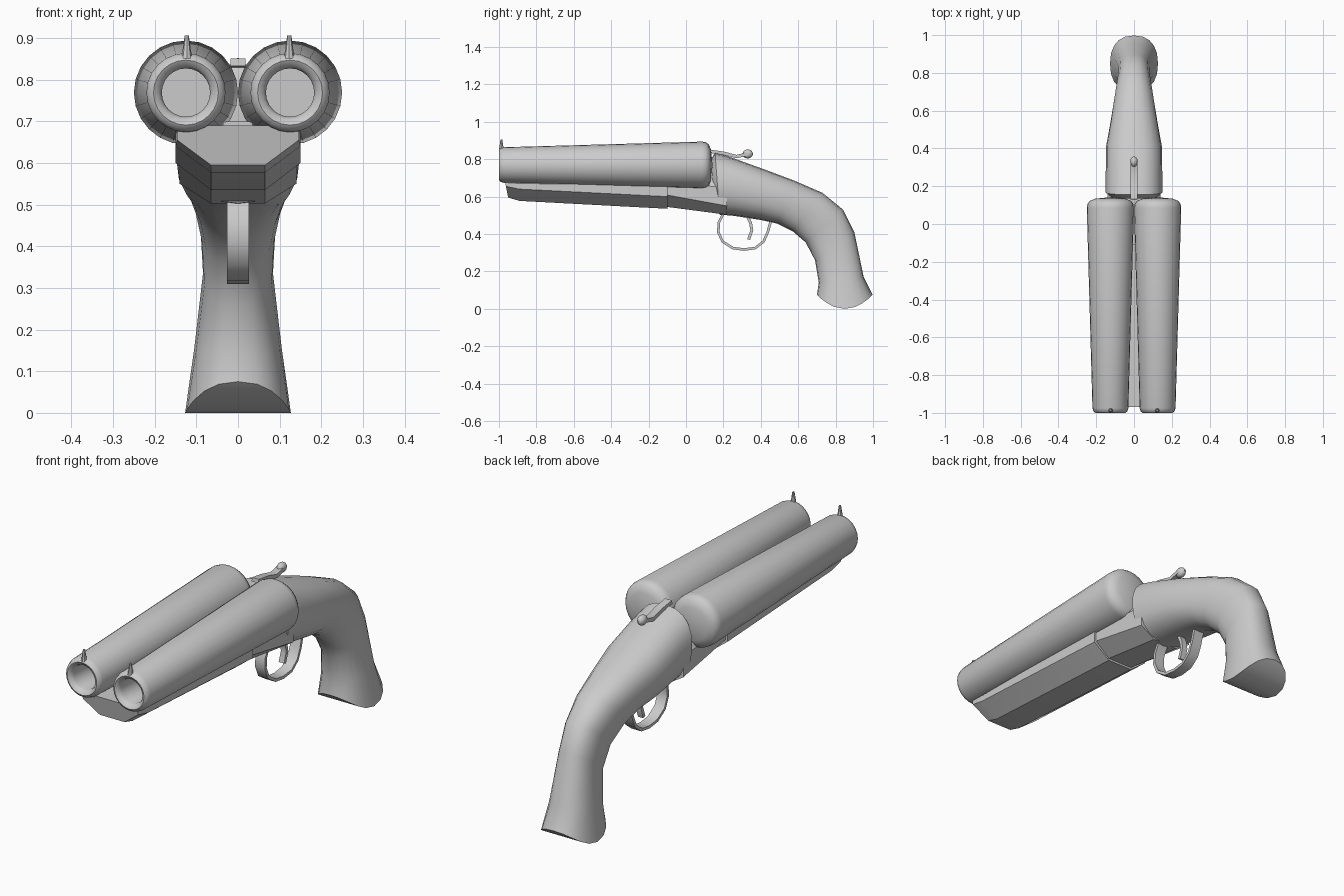
import bpy, bmesh, math
from mathutils import Vector, Matrix

cube = bpy.data.objects.get("Cube")
if cube:
    bpy.data.objects.remove(cube, do_unlink=True)

grey = bpy.data.materials.new("plain grey")
grey.use_nodes = True
colour = (0.6, 0.6, 0.6, 1)
grey.diffuse_color = colour
grey.node_tree.nodes["Principled BSDF"].inputs["Base Color"].default_value = colour


def finish(bm, name, angle=35):
    """Turn a bmesh into a shaded object."""
    bmesh.ops.remove_doubles(bm, verts=bm.verts, dist=1e-5)
    bmesh.ops.recalc_face_normals(bm, faces=bm.faces)
    mesh = bpy.data.meshes.new(name)
    bm.to_mesh(mesh)
    bm.free()
    mesh.materials.append(grey)
    obj = bpy.data.objects.new(name, mesh)
    bpy.context.collection.objects.link(obj)
    bpy.ops.object.select_all(action="DESELECT")
    obj.select_set(True)
    bpy.context.view_layer.objects.active = obj
    bpy.ops.object.shade_smooth_by_angle(angle=math.radians(angle))
    return obj


def loft(name, rings, angle=35, caps=True):
    """Skin a list of equal-length rings; caps are strips joining mirrored points."""
    bm = bmesh.new()
    rows = [[bm.verts.new(p) for p in ring] for ring in rings]
    n = len(rows[0])
    for a, b in zip(rows, rows[1:]):
        for i in range(n):
            j = (i + 1) % n
            bm.faces.new((a[i], a[j], b[j], b[i]))
    for row in (rows[0], rows[-1]) if caps else ():
        for i in range(n // 2):
            quad = [row[i], row[i + 1], row[n - i - 1], row[-i]]
            bm.faces.new(list(dict.fromkeys(quad)))
    return finish(bm, name, angle)


def band(name, path, width, thick):
    """Sweep a flat rectangular strip along a (y, z) path."""
    pts = [Vector((0, y, z)) for y, z in path]
    rings = []
    for i, p in enumerate(pts):
        t = (pts[min(i + 1, len(pts) - 1)] - pts[max(i - 1, 0)]).normalized()
        side = Vector((0, -t.z, t.y)) * thick / 2
        across = Vector((width / 2, 0, 0))
        rings.append([p + side - across, p + side + across,
                      p - side + across, p - side - across])
    return loft(name, rings)


# Barrels with bored, rounded muzzles and domed rear ends, plus bead sights
barrel_profile = [(0, -0.85), (0.058, -0.85), (0.058, -0.975), (0.065, -0.993),
                  (0.078, -1), (0.089, -0.993), (0.095, -0.975), (0.125, 0.085),
                  (0.122, 0.105), (0.11, 0.122), (0.08, 0.134), (0, 0.142)]
SIDES = 24
for label, sx in (("left", 1), ("right", -1)):
    rings = []
    for r, y in barrel_profile:
        turn = [2 * math.pi * i / SIDES for i in range(SIDES)]
        rings.append([(sx * 0.125 + r * math.sin(a), y, 0.769 + r * math.cos(a)) for a in turn])
    loft(label + "_barrel", rings, 50, caps=False)

    bm = bmesh.new()
    bmesh.ops.create_cone(bm, cap_ends=True, segments=8, radius1=0.013, radius2=0.005,
                          depth=0.055,
                          matrix=Matrix.Translation((sx * 0.123, -0.987, 0.878)))
    finish(bm, label + "_front_sight")


def keel_ring(y, half, top, shoulder, low, bottom, lean=0):
    """Faceted cross-section with a flat keel, symmetric about x = 0."""
    right = [(half * 0.8, top), (half, shoulder), (half, low), (0.065, bottom)]
    outline = right + [(-x, z) for x, z in reversed(right)]
    return [(x, y + lean * (top - z), z) for x, z in outline]


def keel_loft(name, rings):
    obj_rings = [[Vector(p) for p in r] for r in rings]
    bm = bmesh.new()
    rows = [[bm.verts.new(p) for p in r] for r in obj_rings]
    for a, b in zip(rows, rows[1:]):
        for i in range(len(a)):
            j = (i + 1) % len(a)
            bm.faces.new((a[i], a[j], b[j], b[i]))
    bm.faces.new(rows[0])
    bm.faces.new(rows[-1])
    return finish(bm, name, 20)


# Fore-end under the barrels and the receiver behind it
keel_loft("fore_end", [
    keel_ring(-0.97, 0.146, 0.69, 0.675, 0.655, 0.595, lean=0.2),
    keel_ring(-0.89, 0.15, 0.69, 0.67, 0.64, 0.577),
    keel_ring(-0.1, 0.15, 0.69, 0.66, 0.6, 0.535)])
keel_loft("receiver", [
    keel_ring(-0.11, 0.14, 0.70, 0.67, 0.61, 0.546),
    keel_ring(0.22, 0.14, 0.70, 0.65, 0.55, 0.503)])

# Stock and grip: top (y, z), bottom (y, z) and half width of each section
sections = [
    (0.135, 0.80, 0.15, 0.55, 0.12), (0.155, 0.836, 0.18, 0.503, 0.15),
    (0.24, 0.81, 0.25, 0.498, 0.15), (0.42, 0.745, 0.40, 0.475, 0.148),
    (0.58, 0.685, 0.49, 0.455, 0.125), (0.73, 0.62, 0.57, 0.415, 0.106),
    (0.84, 0.53, 0.64, 0.355, 0.09), (0.90, 0.41, 0.69, 0.26, 0.084),
    (0.95, 0.17, 0.71, 0.14, 0.105), (0.998, 0.075, 0.70, 0.08, 0.127)]
stock_rings = []
for ty, tz, by, bz, w in sections:
    mid = Vector((0, ty + by, tz + bz)) / 2
    axis = Vector((0, ty - by, tz - bz)) / 2
    ring = []
    for i in range(20):
        a = 2 * math.pi * i / 20
        c, s = math.cos(a), math.sin(a)
        c = math.copysign(abs(c) ** 0.85, c)
        s = math.copysign(abs(s) ** 0.85, s)
        ring.append(mid + axis * c + Vector((w * s, 0, 0)))
    stock_rings.append(ring)
# The butt bows downward between its front and rear lips
for p in stock_rings[-1]:
    p.z = 0.075 * ((p.y - 0.849) / 0.149) ** 2
loft("stock", stock_rings, 40)

# Top lever with its thumb knob
band("top_lever", [(0.13, 0.842), (0.2, 0.832), (0.27, 0.814), (0.33, 0.828)], 0.036, 0.018)
bm = bmesh.new()
bmesh.ops.create_uvsphere(bm, u_segments=12, v_segments=8, radius=1,
                          matrix=Matrix.Translation((0, 0.33, 0.828))
                          @ Matrix.Diagonal((0.02, 0.028, 0.024, 1)))
finish(bm, "lever_knob")

# Trigger guard and trigger
band("trigger_guard", [(0.2, 0.51), (0.175, 0.46), (0.173, 0.41), (0.195, 0.36),
                       (0.25, 0.325), (0.31, 0.317), (0.37, 0.325), (0.415, 0.36),
                       (0.437, 0.41), (0.455, 0.475)], 0.052, 0.014)
band("trigger", [(0.32, 0.51), (0.345, 0.46), (0.352, 0.42), (0.335, 0.37)], 0.028, 0.016)
